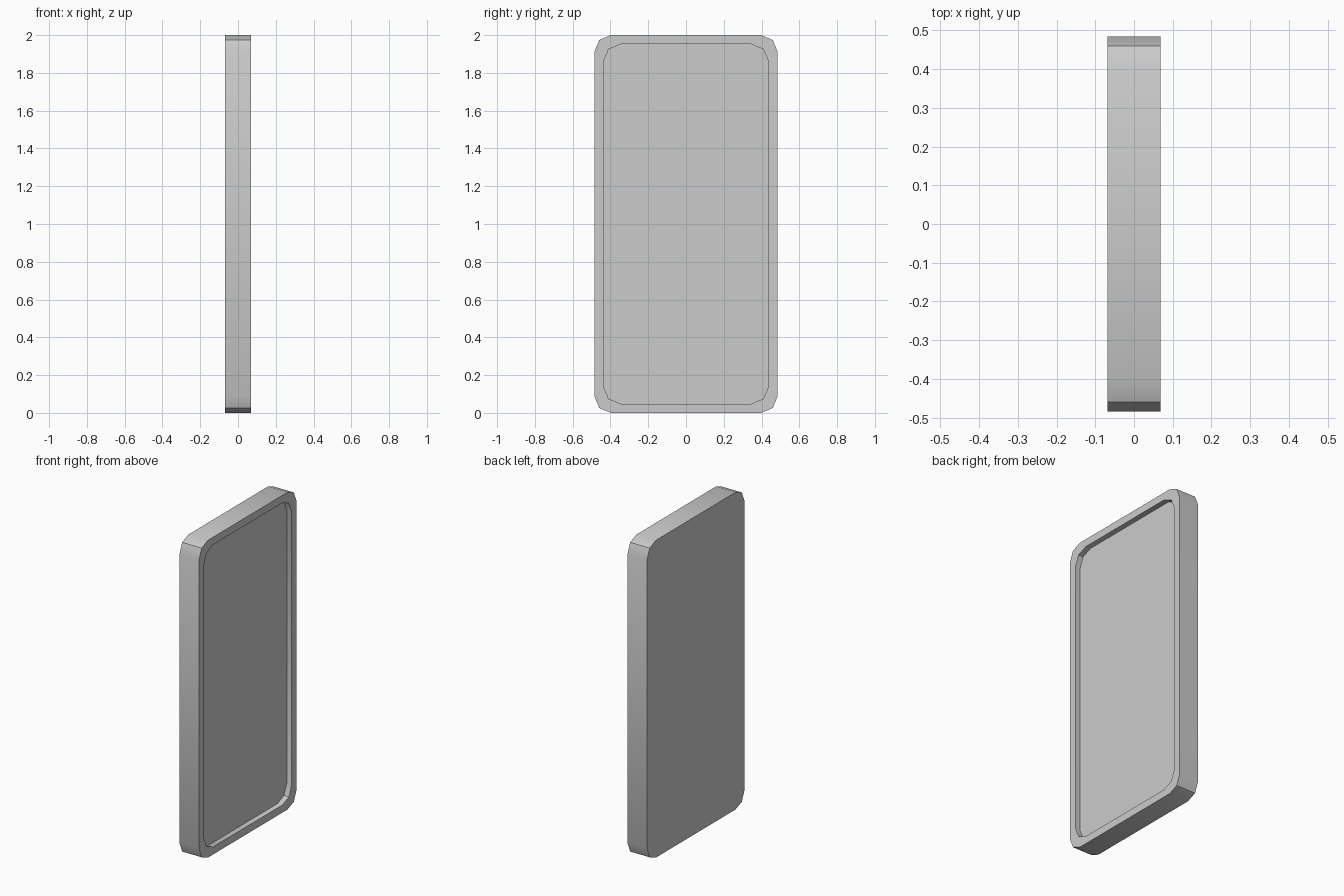
import bpy
import bmesh
from math import sin, cos, pi

cube = bpy.data.objects.get("Cube")
if cube:
    bpy.data.objects.remove(cube, do_unlink=True)

HALF_THICK = 0.068
RECESS_DEPTH = 0.034

# Single plain grey
grey = bpy.data.materials.new("light_grey")
grey.use_nodes = True
colour = (0.6, 0.6, 0.6, 1)
grey.diffuse_color = colour
grey.node_tree.nodes["Principled BSDF"].inputs["Base Color"].default_value = colour


def outline(bm, x, half_y, half_z, radius, segments=2):
    """Ring of vertices: a rounded rectangle facing +x, centred at z = 1."""
    ring = []
    for corner, (sy, sz) in enumerate([(1, 1), (-1, 1), (-1, -1), (1, -1)]):
        for step in range(segments + 1):
            a = (corner + step / segments) * pi / 2
            y = sy * (half_y - radius) + radius * cos(a)
            z = 1 + sz * (half_z - radius) + radius * sin(a)
            ring.append(bm.verts.new((x, y, z)))
    return ring


def bridge(bm, a, b):
    for i in range(len(a)):
        j = (i + 1) % len(a)
        bm.faces.new((a[i], a[j], b[j], b[i]))


# Panel: back, outer wall, front rim, recess wall and recess floor
bm = bmesh.new()
back = outline(bm, -HALF_THICK, 0.485, 1.0, 0.088)
front = outline(bm, HALF_THICK, 0.485, 1.0, 0.088)
rim = outline(bm, HALF_THICK, 0.437, 0.952, 0.092)
floor = outline(bm, HALF_THICK - RECESS_DEPTH, 0.437, 0.952, 0.092)
for a, b in ((back, front), (front, rim), (rim, floor)):
    bridge(bm, a, b)
bm.faces.new(floor)
bm.faces.new(back)
bmesh.ops.recalc_face_normals(bm, faces=bm.faces)

mesh = bpy.data.meshes.new("recessed_panel")
bm.to_mesh(mesh)
bm.free()
mesh.materials.append(grey)
panel = bpy.data.objects.new("recessed_panel", mesh)
bpy.context.collection.objects.link(panel)

# Soft corners, crisp rim edges
bpy.ops.object.select_all(action="DESELECT")
panel.select_set(True)
bpy.context.view_layer.objects.active = panel
bpy.ops.object.shade_smooth_by_angle(angle=pi / 6)
